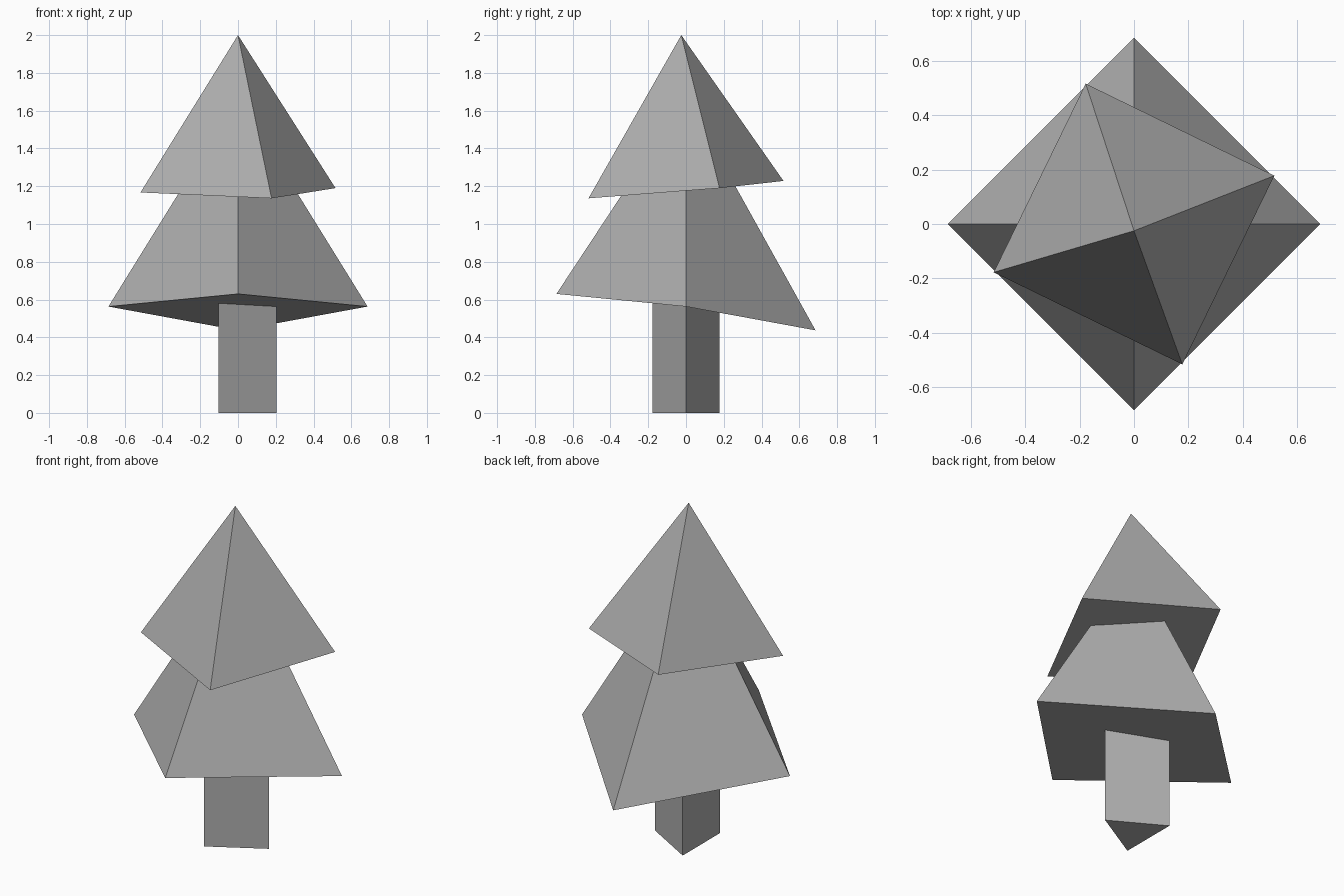
import bpy
import bmesh
import math
from mathutils import Vector

default_cube = bpy.data.objects.get("Cube")
if default_cube:
    bpy.data.objects.remove(default_cube, do_unlink=True)

# One plain mid grey for the whole tree
grey = bpy.data.materials.new("plain_grey")
grey.use_nodes = True
colour = (0.42, 0.42, 0.42, 1.0)
grey.diffuse_color = colour
grey.node_tree.nodes["Principled BSDF"].inputs["Base Color"].default_value = colour


def ring(radius, heights, angle=0.0):
    """Evenly spaced corners, counter-clockwise, each with its own height."""
    step = math.tau / len(heights)
    return [Vector((radius * math.cos(angle + i * step),
                    radius * math.sin(angle + i * step), z))
            for i, z in enumerate(heights)]


def finish(name, bm):
    mesh = bpy.data.meshes.new(name)
    bm.to_mesh(mesh)
    bm.free()
    mesh.materials.append(grey)
    obj = bpy.data.objects.new(name, mesh)
    bpy.context.collection.objects.link(obj)


def foliage(name, corners, tip):
    """Closed four-sided pyramid with a slightly tilted base."""
    bm = bmesh.new()
    a, b, c, d = base = [bm.verts.new(p) for p in corners]
    apex = bm.verts.new(tip)
    for i, v in enumerate(base):
        bm.faces.new((v, base[(i + 1) % 4], apex))
    bm.faces.new((a, d, c, b))
    finish(name, bm)


def prism(name, radius, sides, height):
    """Upright prism standing on the ground."""
    bm = bmesh.new()
    low = [bm.verts.new(p) for p in ring(radius, [0.0] * sides)]
    high = [bm.verts.new(p) for p in ring(radius, [height] * sides)]
    for i in range(sides):
        j = (i + 1) % sides
        bm.faces.new((low[i], low[j], high[j], high[i]))
    bm.faces.new(low[::-1])
    bm.faces.new(high)
    finish(name, bm)


# Three-sided trunk, its top hidden inside the foliage
prism("trunk", 0.204, 3, 0.75)

# Wide lower tier, higher at the front than at the back
foliage("lower_foliage", ring(0.686, [0.563, 0.437, 0.563, 0.63]), (0, 0, 1.67))

# Narrower upper tier, turned about the trunk
foliage("upper_foliage",
        ring(0.546, [1.19, 1.228, 1.167, 1.136], math.radians(19)),
        (0, -0.025, 2.0))
